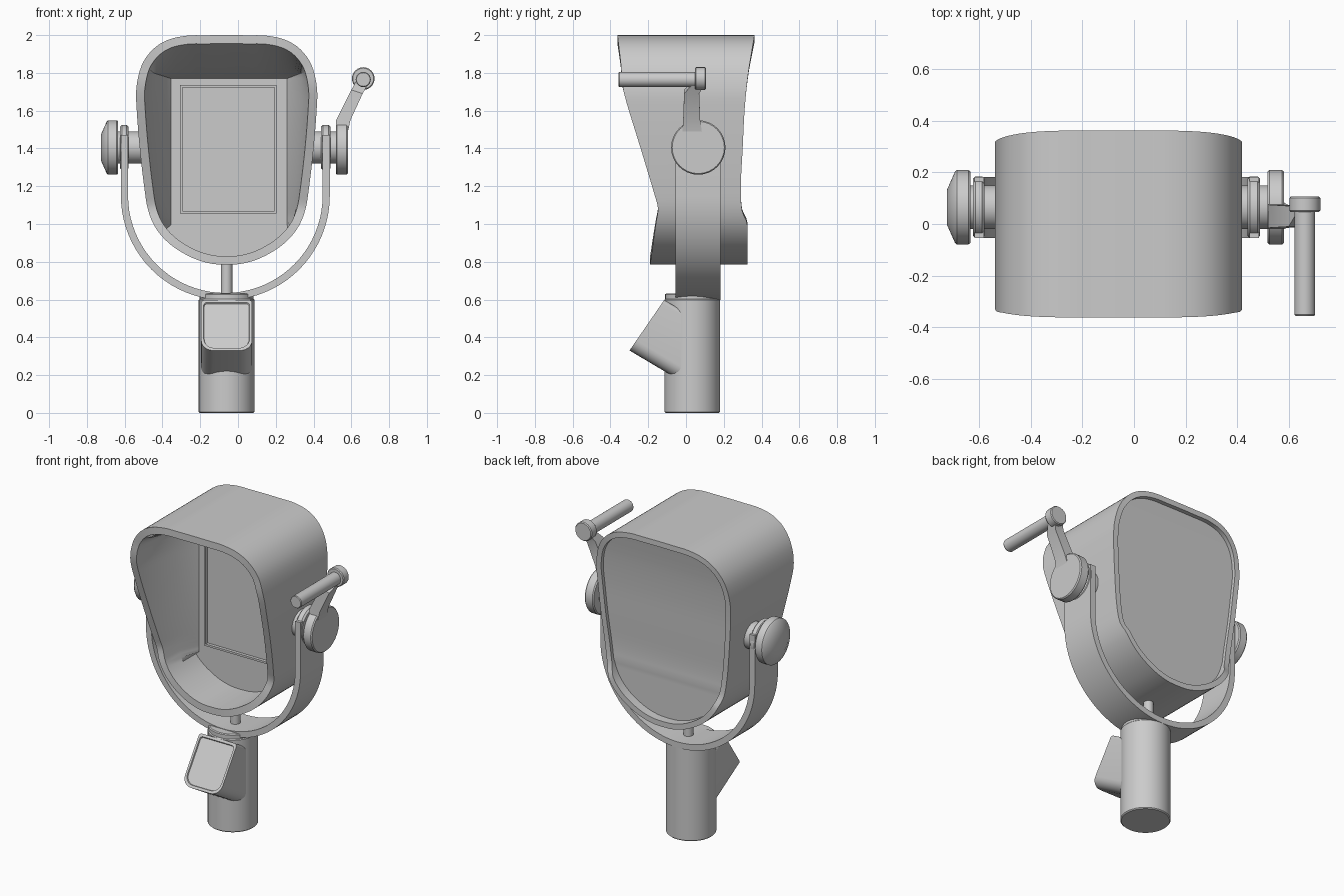
import bpy, bmesh, math
from mathutils import Vector

if "Cube" in bpy.data.objects:
    bpy.data.objects.remove(bpy.data.objects["Cube"])

CX = -0.06            # centre line of housing and pole
HUB_Y, HUB_Z = 0.065, 1.405


def finish(bm, name, angle=32):
    bmesh.ops.remove_doubles(bm, verts=bm.verts[:], dist=0.0005)
    bmesh.ops.recalc_face_normals(bm, faces=bm.faces[:])
    me = bpy.data.meshes.new(name)
    bm.to_mesh(me)
    bm.free()
    ob = bpy.data.objects.new(name, me)
    bpy.context.collection.objects.link(ob)
    bpy.ops.object.select_all(action='DESELECT')
    ob.select_set(True)
    bpy.context.view_layer.objects.active = ob
    bpy.ops.object.shade_smooth_by_angle(angle=math.radians(angle))
    return ob


def loft(bm, rings, cap=True):
    vs = [[bm.verts.new(p) for p in r] for r in rings]
    n = len(vs[0])
    for a, b in zip(vs, vs[1:]):
        for i in range(n):
            j = (i + 1) % n
            bm.faces.new((a[i], a[j], b[j], b[i]))
    if cap:
        bm.faces.new(vs[0])
        bm.faces.new(vs[-1])
    return vs


def turned(name, axis, centre, profile, n=32):
    """Revolve (position, radius) pairs around the x, y or z axis."""
    bm = bmesh.new()
    rings = []
    for t, r in profile:
        ring = []
        for k in range(n):
            a = 2 * math.pi * k / n
            c, s = r * math.cos(a), r * math.sin(a)
            u, v = centre
            ring.append({'X': (t, u + c, v + s), 'Y': (u + c, t, v + s),
                         'Z': (u + c, v + s, t)}[axis])
        rings.append(ring)
    loft(bm, rings)
    return finish(bm, name)


def spline(pts, steps=4):
    out = []
    p = [pts[0]] + pts + [pts[-1]]
    for i in range(1, len(p) - 2):
        a, b, c, d = (Vector(q) for q in p[i - 1:i + 3])
        for k in range(steps):
            t = k / steps
            out.append(0.5 * (2 * b + (c - a) * t + (2 * a - 5 * b + 4 * c - d) * t * t
                              + (3 * b - a - 3 * c + d) * t ** 3))
    return out + [Vector(pts[-1])]


def interp(curve, z):
    z = min(max(z, curve[0].x), curve[-1].x)
    for a, b in zip(curve, curve[1:]):
        if z <= b.x:
            return a.y + (b.y - a.y) * (z - a.x) / (b.x - a.x)
    return curve[-1].y


# housing: egg outline lofted between curved front and back edges
half = spline([(0, 2.0), (0.11, 1.999), (0.21, 1.997), (0.31, 1.975), (0.39, 1.925), (0.45, 1.84),
               (0.478, 1.72), (0.476, 1.6), (0.46, 1.4), (0.437, 1.2), (0.415, 1.07), (0.37, 0.97),
               (0.29, 0.885), (0.18, 0.82), (0.08, 0.79), (0, 0.785)])
front = spline([(0.785, -0.19), (1.0, -0.16), (1.08, -0.148), (1.16, -0.168), (1.4, -0.24),
                (1.7, -0.33), (1.85, -0.345), (2.0, -0.363)])
back = spline([(0.785, 0.325), (0.99, 0.325), (1.07, 0.297), (1.2, 0.29), (1.4, 0.3),
               (1.6, 0.31), (1.8, 0.33), (2.0, 0.363)])
outer = half + [Vector((-p.x, p.y)) for p in half[-2:0:-1]]
N = len(outer)


def inset(d):
    out = []
    for i, p in enumerate(outer):
        t = (outer[(i + 1) % N] - outer[i - 1]).normalized()
        out.append(p + Vector((t.y, -t.x)) * d)
    return out


rim, back_rim = inset(0.045), inset(0.035)


def clamp_panel(p, x0, x1, z1, y, slope=0.0):
    """Pull the upper part of the outline in to the edges of a rectangle."""
    x, z = p
    if z > 0.98:
        grow = slope * (z - 0.98)
        x = max(x0 - grow, min(x1 + grow, x))
    return (CX + x, y, min(z, z1))


bm = bmesh.new()
rings = loft(bm, [
    [clamp_panel(p, -0.295, 0.32, 1.77, 0.11) for p in rim],
    [clamp_panel(p, -0.345, 0.355, 1.80, -0.02, 0.05) for p in rim],
    [(CX + p.x, interp(front, q.y), p.y) for p, q in zip(rim, outer)],
    [(CX + q.x, interp(front, q.y), q.y) for q in outer],
    [(CX + q.x, interp(back, q.y), q.y) for q in outer],
    [(CX + p.x, interp(back, q.y), p.y) for p, q in zip(back_rim, outer)],
    [(CX + p.x, min(interp(back, p.y) - 0.022, 0.268 if p.y < 1.08 else 1), p.y) for p in back_rim],
], cap=False)
bm.faces.new(rings[0])
plate = rings[-1]
for i in range(N // 2):
    vs = [plate[i], plate[i + 1], plate[(N - i - 1) % N], plate[(N - i) % N]]
    bm.faces.new(list(dict.fromkeys(vs)))
finish(bm, "housing", 30)


# thin raised frame around the inner window
def rect(x0, x1, z0, z1, y):
    return [(x0, y, z0), (x1, y, z0), (x1, y, z1), (x0, y, z1)]


A, B = (-0.308, 0.205, 1.055, 1.735), (-0.295, 0.192, 1.068, 1.722)
bm = bmesh.new()
loft(bm, [rect(*A, 0.115), rect(*A, 0.09), rect(*B, 0.09), rect(*B, 0.115), rect(*A, 0.115)], cap=False)
finish(bm, "window_frame")

# yoke strap: two arms joined by a half circle
R, YC, YZ, T = 0.534, -0.067, 1.15, 0.019
path = [((-1, 0), 1.47)] + [((-math.cos(math.pi * k / 40), -math.sin(math.pi * k / 40)), YZ)
                            for k in range(41)] + [((1, 0), 1.47)]
bm = bmesh.new()
loft(bm, [[(YC + d[0] * r, y, z + d[1] * r) for r, y in
           ((R - T, -0.055), (R + T, -0.055), (R + T, 0.182), (R - T, 0.182))] for d, z in path])
finish(bm, "yoke")

# pivots, washers and knobs on both sides
hub = (HUB_Y, HUB_Z)
turned("left_pivot", 'X', hub, [(-0.65, 0.085), (-0.48, 0.085)])
turned("right_pivot", 'X', hub, [(0.33, 0.085), (0.54, 0.085)])
turned("left_washer", 'X', hub, [(-0.625, 0.11), (-0.615, 0.12), (-0.59, 0.12), (-0.58, 0.11)])
turned("right_washer", 'X', hub, [(0.44, 0.11), (0.45, 0.12), (0.48, 0.12), (0.49, 0.11)])
turned("left_knob", 'X', hub, [(-0.725, 0.07), (-0.695, 0.138), (-0.688, 0.144),
                               (-0.642, 0.144), (-0.635, 0.138)])
turned("right_knob", 'X', hub, [(0.518, 0.138), (0.525, 0.144), (0.575, 0.144), (0.582, 0.138)])

# crank arm, head and grip
bm = bmesh.new()
loft(bm, [[(x0, y0, z), (x1, y0, z + dz), (x1, y1, z + dz), (x0, y1, z)]
          for x0, x1, y0, y1, z, dz in ((0.52, 0.58, -0.02, 0.085, 1.48, 0),
                                        (0.52, 0.595, -0.015, 0.075, 1.55, 0),
                                        (0.60, 0.66, -0.01, 0.07, 1.71, -0.02),
                                        (0.63, 0.69, 0.04, 0.1, 1.765, -0.02))])
finish(bm, "crank_arm")
turned("crank_head", 'Y', (0.663, 1.77), [(0.047, 0.055), (0.053, 0.06), (0.1, 0.06), (0.106, 0.055)], 24)
turned("crank_grip", 'Y', (0.663, 1.765), [(-0.357, 0.036), (-0.352, 0.04), (0.06, 0.04)], 24)

# pole, cap and pin
turned("pole", 'Z', (CX, 0.033), [(0, 0.142), (0.006, 0.148), (0.598, 0.148), (0.603, 0.143)], 40)
turned("pole_cap", 'Z', (CX, 0.033), [(0.595, 0.143), (0.628, 0.143), (0.633, 0.137)], 40)
turned("support_pin", 'Z', (CX, 0.06), [(0.6, 0.03), (0.83, 0.03)], 20)

# slanted control box: rounded outline on a tilted plane, pushed back into the pole
W, L, RC = 0.135, 0.325, 0.065
outline = []
for sx, sv, a0, r in ((1, 0, 0, 0.02), (-1, 0, 90, 0.02), (-1, 1, 180, RC), (1, 1, 270, RC)):
    for k in range(7):
        a = math.radians(a0 + 15 * k)
        v = r if sv == 0 else L - r
        outline.append((sx * (W - r) + r * math.cos(a), v - r * math.sin(a)))
top, down, out = Vector((CX, -0.115, 0.598)), Vector((0, -0.566, -0.824)), Vector((0, -0.824, 0.566))


def on_face(s, depth):
    mid = L / 2
    return [top + Vector((u * s, 0, 0)) + down * (mid + (v - mid) * s) - out * depth
            for u, v in outline]


face = on_face(1, 0)
push = Vector((0, 0.86, -0.51))
rear = [p + push * ((0.035 - p.y) / 0.86) for p in face]
bm = bmesh.new()
loft(bm, [rear, face, on_face(0.9, 0), on_face(0.88, 0.008)])
finish(bm, "control_box")
